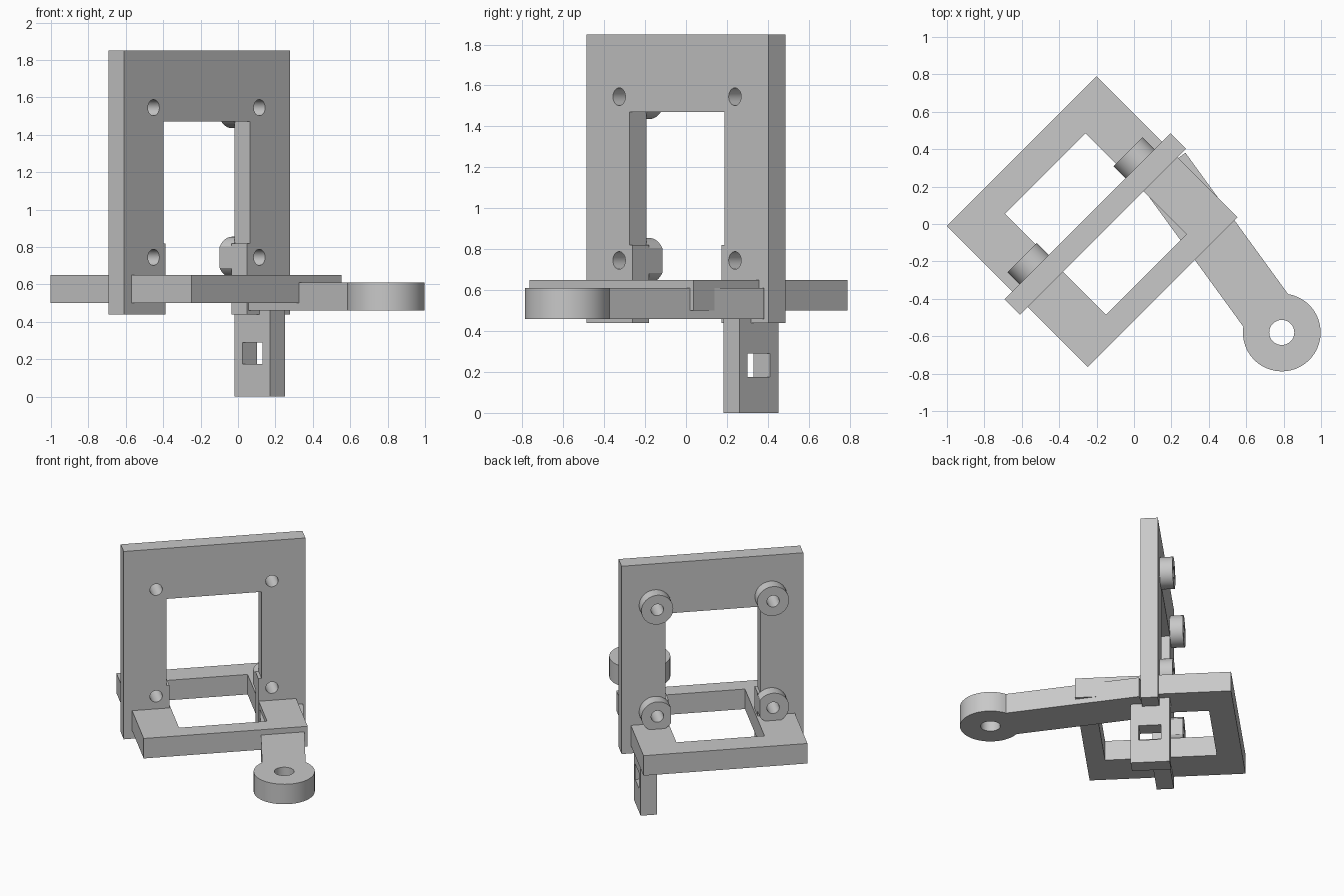
import bpy, bmesh, math
from mathutils import Matrix, Vector

cube = bpy.data.objects.get("Cube")
if cube:
    bpy.data.objects.remove(cube, do_unlink=True)

GREY = (0.58, 0.58, 0.58, 1)
mat = bpy.data.materials.new("light grey")
mat.use_nodes = True
mat.diffuse_color = GREY
for node in mat.node_tree.nodes:
    if node.type == 'BSDF_PRINCIPLED':
        node.inputs["Base Color"].default_value = GREY

# The bracket stands diagonally: local x runs along the plate, local y to its back
DIAGONAL = Matrix.Rotation(math.radians(45), 4, 'Z')
ARM = Matrix.Translation((0.79, -0.58, 0)) @ Matrix.Rotation(math.radians(-54), 4, 'Z')


def make(name, bm):
    bmesh.ops.recalc_face_normals(bm, faces=bm.faces)
    mesh = bpy.data.meshes.new(name)
    bm.to_mesh(mesh)
    bm.free()
    mesh.materials.append(mat)
    obj = bpy.data.objects.new(name, mesh)
    bpy.context.collection.objects.link(obj)
    return obj


def box(name, x, y, z):
    bm = bmesh.new()
    bmesh.ops.create_cube(bm, size=1)
    for v in bm.verts:
        v.co = Vector([(r[0] + r[1]) / 2 + c * (r[1] - r[0]) for r, c in zip((x, y, z), v.co)])
    return make(name, bm)


def cylinder(name, radius, depth, centre, along_y=False):
    bm = bmesh.new()
    turn = Matrix.Rotation(math.radians(90 if along_y else 0), 4, 'X')
    bmesh.ops.create_cone(bm, cap_ends=True, segments=48, radius1=radius, radius2=radius,
                          depth=depth, matrix=Matrix.Translation(centre) @ turn)
    return make(name, bm)


def combine(obj, other, operation='DIFFERENCE'):
    other.hide_render = True
    mod = obj.modifiers.new("combine", 'BOOLEAN')
    mod.operation = operation
    mod.solver = 'EXACT'
    mod.object = other
    bpy.context.view_layer.objects.active = obj
    bpy.ops.object.modifier_apply(modifier=mod.name)
    bpy.data.objects.remove(other, do_unlink=True)


def finish(obj, matrix):
    obj.data.transform(matrix)
    bpy.ops.object.select_all(action='DESELECT')
    obj.select_set(True)
    bpy.context.view_layer.objects.active = obj
    bpy.ops.object.shade_smooth_by_angle(angle=math.radians(30))


LEFT, RIGHT = -0.774, 0.481
FRONT, BACK = 0.088, 0.205
BOTTOM, STEP, TOP = 0.44, 0.82, 1.85
SLOT = (-0.459, 0.156)
HOLES = [(x, z) for x in (-0.55, 0.25) for z in (0.745, 1.545)]

# Upright plate: an arch whose legs are slightly wider below the step
outline = [(LEFT, BOTTOM), (SLOT[0], BOTTOM), (SLOT[0], STEP), (-0.477, STEP),
           (-0.477, 1.47), (0.178, 1.47), (0.178, STEP), (SLOT[1], STEP),
           (SLOT[1], BOTTOM), (RIGHT, BOTTOM), (RIGHT, TOP), (LEFT, TOP)]
bm = bmesh.new()
face = bm.faces.new([bm.verts.new((x, FRONT, z)) for x, z in outline])
grown = bmesh.ops.extrude_face_region(bm, geom=[face])
for v in grown["geom"]:
    if isinstance(v, bmesh.types.BMVert):
        v.co.y = BACK
plate = make("upright_plate", bm)
for x, z in HOLES:
    combine(plate, cylinder("hole_cutter", 0.043, 1, (x, 0.15, z), True))
finish(plate, DIAGONAL)

# Screw bosses on the back, the lower pair trimmed flush with the slot
for i, (x, z) in enumerate(HOLES):
    boss = cylinder(f"screw_boss_{i + 1}", 0.11, 0.095, (x, 0.2475, z), True)
    combine(boss, cylinder("hole_cutter", 0.043, 1, (x, 0.25, z), True))
    if z < STEP:
        combine(boss, box("slot_cutter", SLOT, (0, 1), (0.3, STEP)))
    finish(boss, DIAGONAL)

# Flat rectangular frame passing through the plate
frame = box("horizontal_frame", (-0.716, 0.417), (-0.366, 0.70), (0.50, 0.65))
combine(frame, box("frame_cutter", (-0.449, 0.159), (-0.237, 0.527), (0.3, 0.9)))
finish(frame, DIAGONAL)

# Tab hanging below, with a square window
tab = box("lower_tab", (0.25, 0.362), (0.008, 0.276), (0, 0.52))
combine(tab, box("window_cutter", (0, 0.6), (0.064, 0.217), (0.175, 0.29)))
finish(tab, DIAGONAL)

# Arm ending in a round eye
arm = box("eye_arm", (-1.08, 0), (-0.148, 0.148), (0.46, 0.61))
combine(arm, cylinder("eye", 0.208, 0.15, (0, 0, 0.535)), 'UNION')
combine(arm, cylinder("eye_cutter", 0.067, 1, (0, 0, 0.535)))
finish(arm, ARM)
